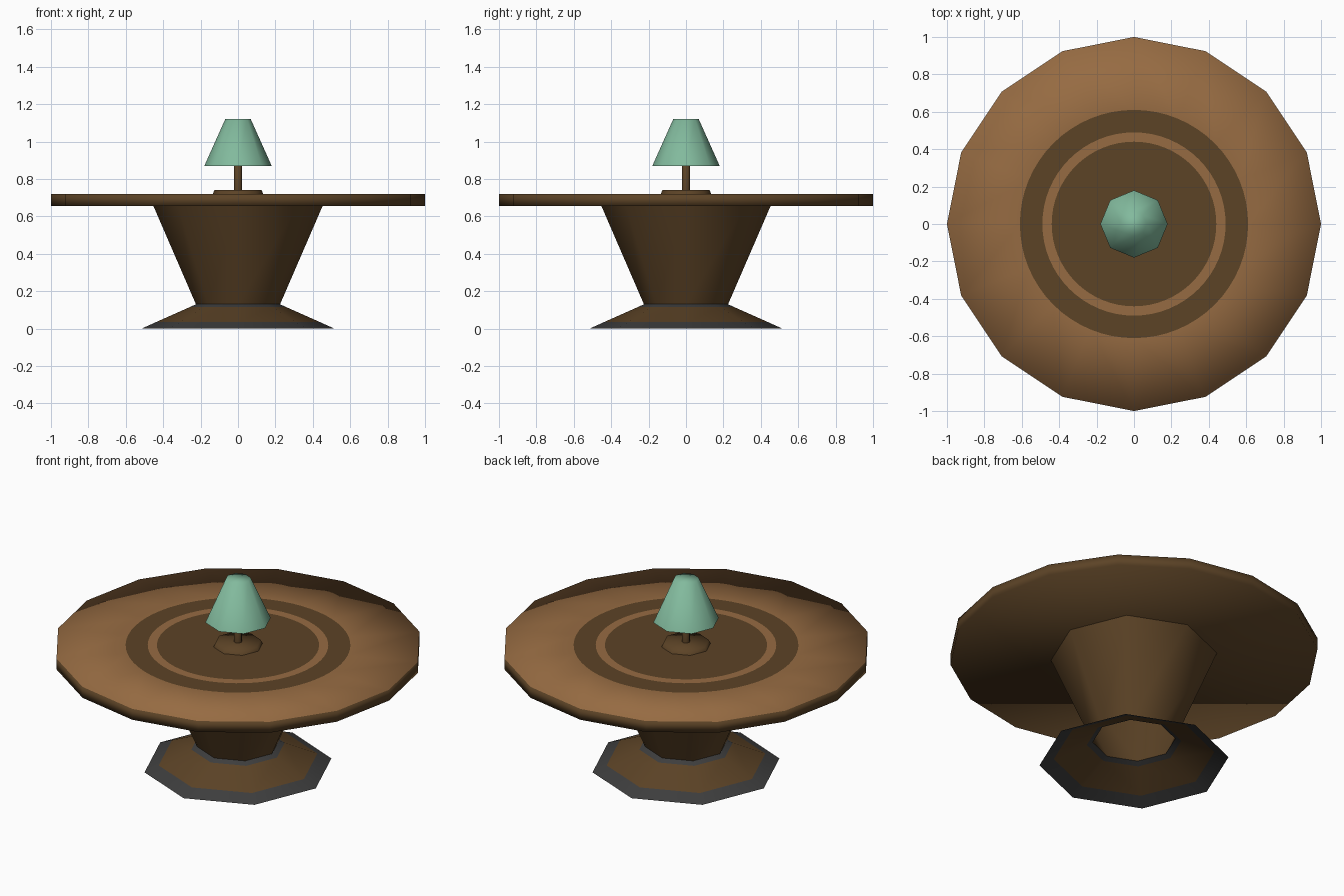
import bpy, math

if "Cube" in bpy.data.objects:
    bpy.data.objects.remove(bpy.data.objects["Cube"])


def srgb(r, g, b):
    def lin(c):
        c /= 255
        return c / 12.92 if c <= 0.04045 else ((c + 0.055) / 1.055) ** 2.4
    return (lin(r), lin(g), lin(b), 1)


def material(name, rgb):
    m = bpy.data.materials.new(name)
    m.diffuse_color = srgb(*rgb)
    m.use_nodes = True
    m.node_tree.nodes["Principled BSDF"].inputs["Base Color"].default_value = m.diffuse_color
    return m


LIGHT = material("light_wood", (150, 107, 66))
DARK = material("dark_wood", (92, 67, 38))
GREY = material("dark_grey", (62, 62, 62))
GREEN = material("shade_green", (130, 186, 157))


def lathe(name, rings, mats, cap_low=False, cap_high=False):
    """rings: (radius, z, sides) from bottom to top; mats: one per band.
    Neighbouring rings may differ in side count by a whole factor."""
    verts, starts = [], []
    for r, z, n in rings:
        starts.append(len(verts))
        verts += [(r * math.cos(2 * math.pi * i / n), r * math.sin(2 * math.pi * i / n), z)
                  for i in range(n)]
    used = list(dict.fromkeys(mats))
    faces, idx = [], []
    for b, mat in enumerate(mats[:len(rings) - 1]):
        n0, n1 = rings[b][2], rings[b + 1][2]
        k = n1 // n0
        for i in range(n0):
            low = [starts[b] + i, starts[b] + (i + 1) % n0]
            high = [starts[b + 1] + (i * k + j) % n1 for j in range(k, -1, -1)]
            faces.append(low + high)
            idx.append(used.index(mat))
    if cap_low:
        faces.append(list(range(rings[0][2]))[::-1])
        idx.append(used.index(mats[0]))
    if cap_high:
        faces.append([starts[-1] + i for i in range(rings[-1][2])])
        idx.append(used.index(mats[-1]))
    me = bpy.data.meshes.new(name)
    me.from_pydata(verts, [], faces)
    for m in used:
        me.materials.append(m)
    for p, i in zip(me.polygons, idx):
        p.material_index = i
        p.use_smooth = True
    ob = bpy.data.objects.new(name, me)
    bpy.context.collection.objects.link(ob)
    return ob


# flared foot, open underneath, with two grey bands
foot = lathe("foot", [(0.515, 0, 8), (0.437, 0.035, 8), (0.257, 0.115, 8), (0.225, 0.13, 8)],
             [GREY, DARK, GREY])
# tapered pedestal
lathe("pedestal", [(0.225, 0.13, 8), (0.453, 0.657, 8)], [DARK])
# sixteen-sided top with inlaid circles
lathe("table_top",
      [(1.0, 0.655, 16), (1.0, 0.72, 16), (0.61, 0.72, 64), (0.49, 0.72, 64), (0.44, 0.72, 64)],
      [DARK, LIGHT, DARK, LIGHT, DARK], cap_low=True, cap_high=True)
# lamp
lathe("lamp_base", [(0.135, 0.72, 8), (0.125, 0.742, 8)], [DARK], cap_high=True)
lathe("lamp_pole", [(0.022, 0.74, 8), (0.022, 1.0, 8)], [DARK], cap_high=True)
lathe("lamp_shade", [(0.18, 0.87, 8), (0.068, 1.12, 8)], [GREEN], cap_high=True)
